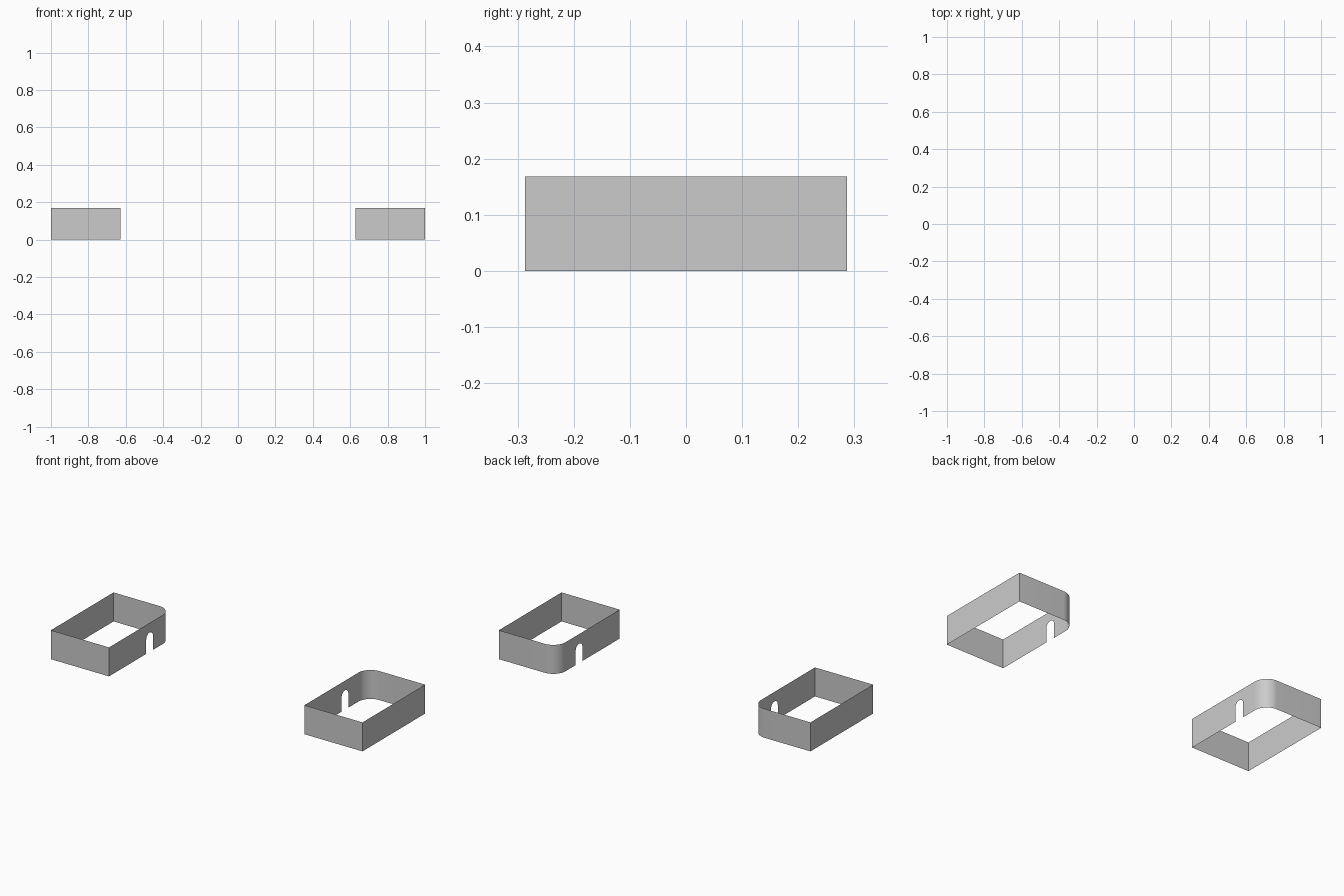
import bpy, bmesh
from math import sin, cos, pi

if "Cube" in bpy.data.objects:
    bpy.data.objects.remove(bpy.data.objects["Cube"])

XI, XO, Y, H = 0.627, 1.0, 0.287, 0.168   # inner x, outer x, half depth, height
R = 0.08                                   # rounded corner radius
DOOR_Y, DOOR_R, SPRING = 0.085, 0.031, 0.082


def build_walls(name, side):
    bm = bmesh.new()

    # plain walls: from the inner front corner around to the end of the rounded corner
    path = [(XI, -Y), (XO, -Y), (XO, Y)]
    for i in range(17):
        a = pi / 2 + i / 16 * pi / 2
        path.append((XI + R + R * cos(a), Y - R + R * sin(a)))
    low = [bm.verts.new((side * x, y, 0)) for x, y in path]
    high = [bm.verts.new((side * x, y, H)) for x, y in path]
    for i in range(len(path) - 1):
        bm.faces.new((low[i], low[i + 1], high[i + 1], high[i]))

    # inner wall with an arched doorway
    def v(y, z):
        return bm.verts.new((side * XI, y, z))
    arch = [v(DOOR_Y + DOOR_R, 0)]
    for i in range(13):
        a = i / 12 * pi
        arch.append(v(DOOR_Y + DOOR_R * cos(a), SPRING + DOOR_R * sin(a)))
    arch.append(v(DOOR_Y - DOOR_R, 0))
    crown = v(DOOR_Y, H)
    mid = len(arch) // 2
    bm.faces.new([low[-1]] + arch[:mid + 1] + [crown, high[-1]])
    bm.faces.new(arch[mid:] + [low[0], high[0], crown])

    if side < 0:
        bmesh.ops.reverse_faces(bm, faces=bm.faces[:])
    mesh = bpy.data.meshes.new(name)
    bm.to_mesh(mesh)
    bm.free()
    ob = bpy.data.objects.new(name, mesh)
    bpy.context.collection.objects.link(ob)

    # smooth rounded corner, sharp square corners
    bpy.ops.object.select_all(action='DESELECT')
    ob.select_set(True)
    bpy.context.view_layer.objects.active = ob
    bpy.ops.object.shade_smooth_by_angle(angle=pi / 6)


build_walls("left_room_walls", -1)
build_walls("right_room_walls", 1)
